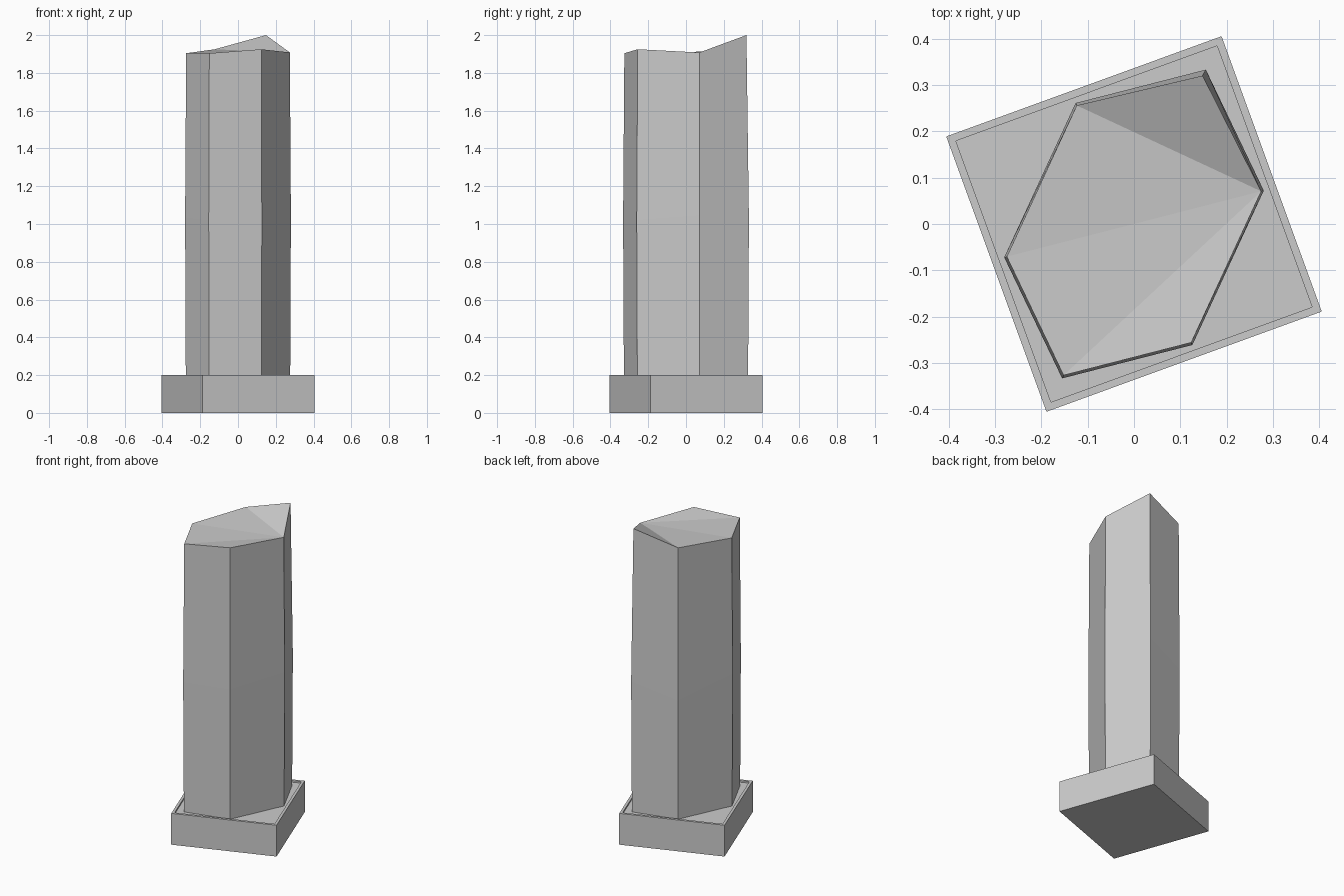
import bpy, bmesh, math
from mathutils import Matrix

if "Cube" in bpy.data.objects:
    bpy.data.objects.remove(bpy.data.objects["Cube"])


def add_object(name, bm):
    bmesh.ops.recalc_face_normals(bm, faces=bm.faces)
    mesh = bpy.data.meshes.new(name)
    bm.to_mesh(mesh)
    bm.free()
    obj = bpy.data.objects.new(name, mesh)
    bpy.context.collection.objects.link(obj)
    return obj


# Square plinth, turned 20 degrees, with a shallow recess in its top
bm = bmesh.new()
bmesh.ops.create_cube(bm, size=1)
bmesh.ops.transform(bm, verts=bm.verts, matrix=(
    Matrix.Rotation(math.radians(20), 4, 'Z')
    @ Matrix.Translation((0, 0, 0.1))
    @ Matrix.Diagonal((0.632, 0.632, 0.2, 1))))
top = max(bm.faces, key=lambda f: f.calc_center_median().z)
bmesh.ops.inset_region(bm, faces=[top], thickness=0.023)
ring = bmesh.ops.extrude_discrete_faces(bm, faces=[top])
bmesh.ops.translate(bm, verts=ring['faces'][0].verts, vec=(0, 0, -0.01))
add_object("plinth", bm)

# Hewn six-sided stone: a bottom, middle and top ring
half = [(0.155, 0.333), (0.28, 0.072), (0.126, -0.261)]
outline = half + [(-x, -y) for x, y in half]
rings = [
    (0.987, [0.19] * 6),
    (1.0, [1.025, 1.045, 1.02, 1.02, 1.035, 0.95]),
    (0.98, [2.0, 1.908, 1.925, 1.904, 1.904, 1.925]),
]
bm = bmesh.new()
rows = [[bm.verts.new((x * s, y * s, z)) for (x, y), z in zip(outline, heights)]
        for s, heights in rings]
rows[2][0].co.x, rows[2][0].co.y = 0.148, 0.32
for low, high in zip(rows, rows[1:]):
    for i in range(6):
        j = (i + 1) % 6
        bm.faces.new((low[i], low[j], high[j], high[i]))
bm.faces.new(rows[0])
# Uneven broken top, fanned from one corner
cap = rows[2]
for i in range(2, 6):
    bm.faces.new((cap[1], cap[i], cap[(i + 1) % 6]))
add_object("standing_stone", bm)
